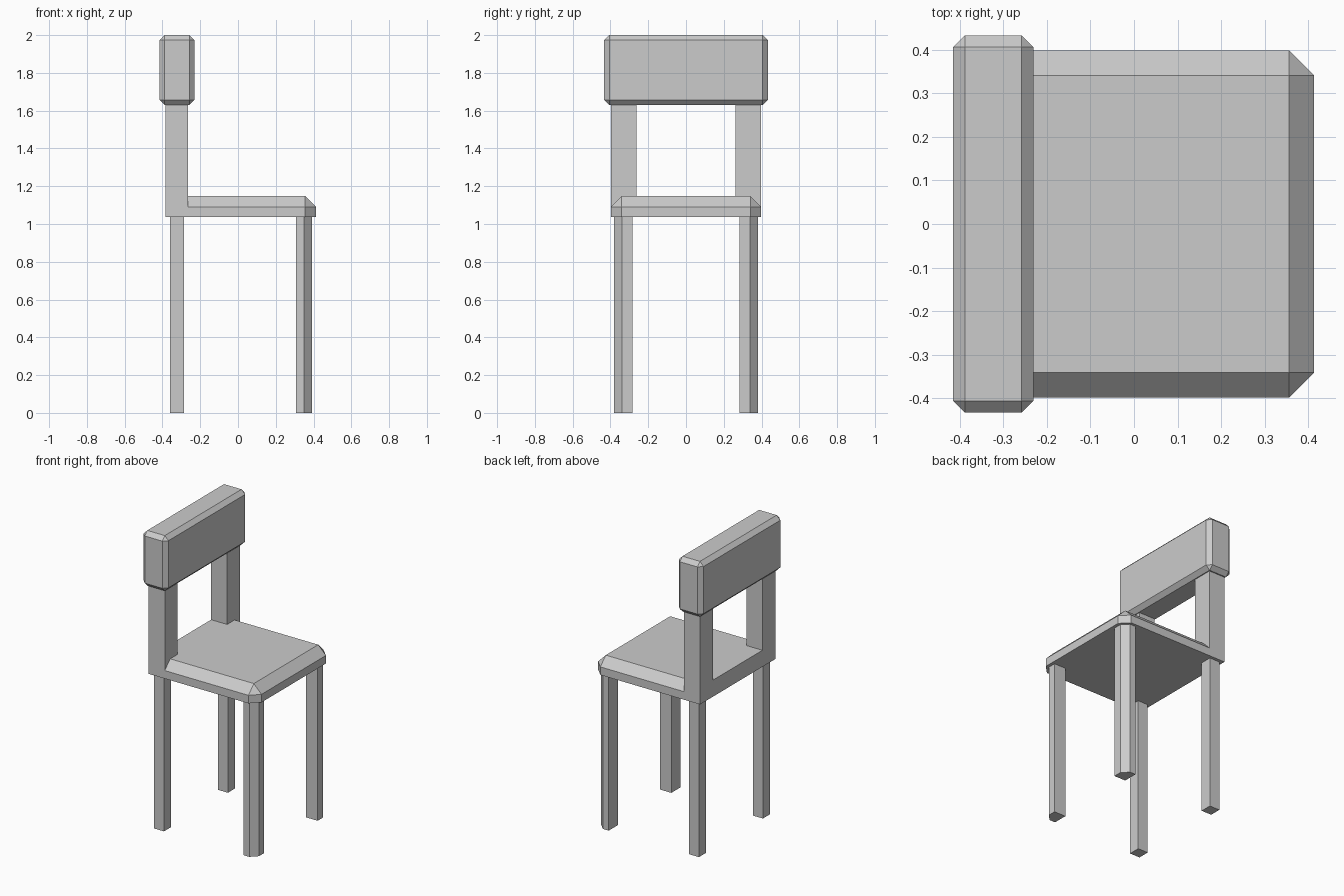
import bpy, bmesh
from mathutils import Vector

if "Cube" in bpy.data.objects:
    bpy.data.objects.remove(bpy.data.objects["Cube"])


def finish(name, bm):
    bmesh.ops.recalc_face_normals(bm, faces=bm.faces[:])
    me = bpy.data.meshes.new(name)
    bm.to_mesh(me)
    bm.free()
    ob = bpy.data.objects.new(name, me)
    bpy.context.collection.objects.link(ob)
    return ob


def box(name, lo, hi, bevel=0.0, pick=lambda a, b: True):
    """Box between two corners; edges chosen by pick() get a flat chamfer."""
    lo, hi = Vector(lo), Vector(hi)
    bm = bmesh.new()
    bmesh.ops.create_cube(bm, size=1)
    for v in bm.verts:
        v.co = (lo + hi) / 2 + v.co * (hi - lo)
    if bevel:
        edges = [e for e in bm.edges if pick(e.verts[0].co, e.verts[1].co)]
        bmesh.ops.bevel(bm, geom=edges, offset=bevel, segments=1,
                        affect='EDGES', clamp_overlap=True)
    return finish(name, bm)


def extrude_x(name, profile, x0, x1):
    """Extrude a (y, z) outline along x."""
    bm = bmesh.new()
    face = bm.faces.new([bm.verts.new((x0, y, z)) for y, z in profile])
    out = bmesh.ops.extrude_face_region(bm, geom=[face], use_keep_orig=True)
    for g in out["geom"]:
        if isinstance(g, bmesh.types.BMVert):
            g.co.x = x1
    return finish(name, bm)


Z0, Z1 = 1.037, 1.148   # seat underside and top
XP = -0.264             # inner face of the back posts


# Seat: chamfered on the top front and side edges and the front corners
def seat_edge(a, b):
    top = a.z > 1.1 and b.z > 1.1
    front = a.x > 0 and b.x > 0
    along_x = abs(a.x - b.x) > 0.1
    vertical = abs(a.z - b.z) > 0.05
    return (top and (front or along_x)) or (vertical and front)


box("seat", (XP, -0.398, Z0), (0.413, 0.398, Z1), 0.057, seat_edge)

# Back posts, joined by the rear strip of the seat
yo, yi, zt = 0.398, 0.262, 1.64
extrude_x("back_frame",
          [(-yo, Z0), (yo, Z0), (yo, zt), (yi, zt),
           (yi, Z1), (-yi, Z1), (-yi, zt), (-yo, zt)], -0.383, XP)

# Backrest block, chamfered all round
box("backrest", (-0.415, -0.433, 1.63), (-0.231, 0.433, 2.0), 0.027)

# Legs: square at the back, outer corner chamfered at the front
for side, s in (("left", 1), ("right", -1)):
    y0, y1 = sorted((s * 0.30, s * 0.377))
    box("back_leg_" + side, (-0.36, y0, 0), (-0.285, y1, Z0))

    def outer(a, b, s=s):
        return (abs(a.z - b.z) > 0.5 and a.x > 0.35 and a.y * s > 0.34)

    y0, y1 = sorted((s * 0.283, s * 0.38))
    box("front_leg_" + side, (0.307, y0, 0), (0.392, y1, Z0), 0.042, outer)
